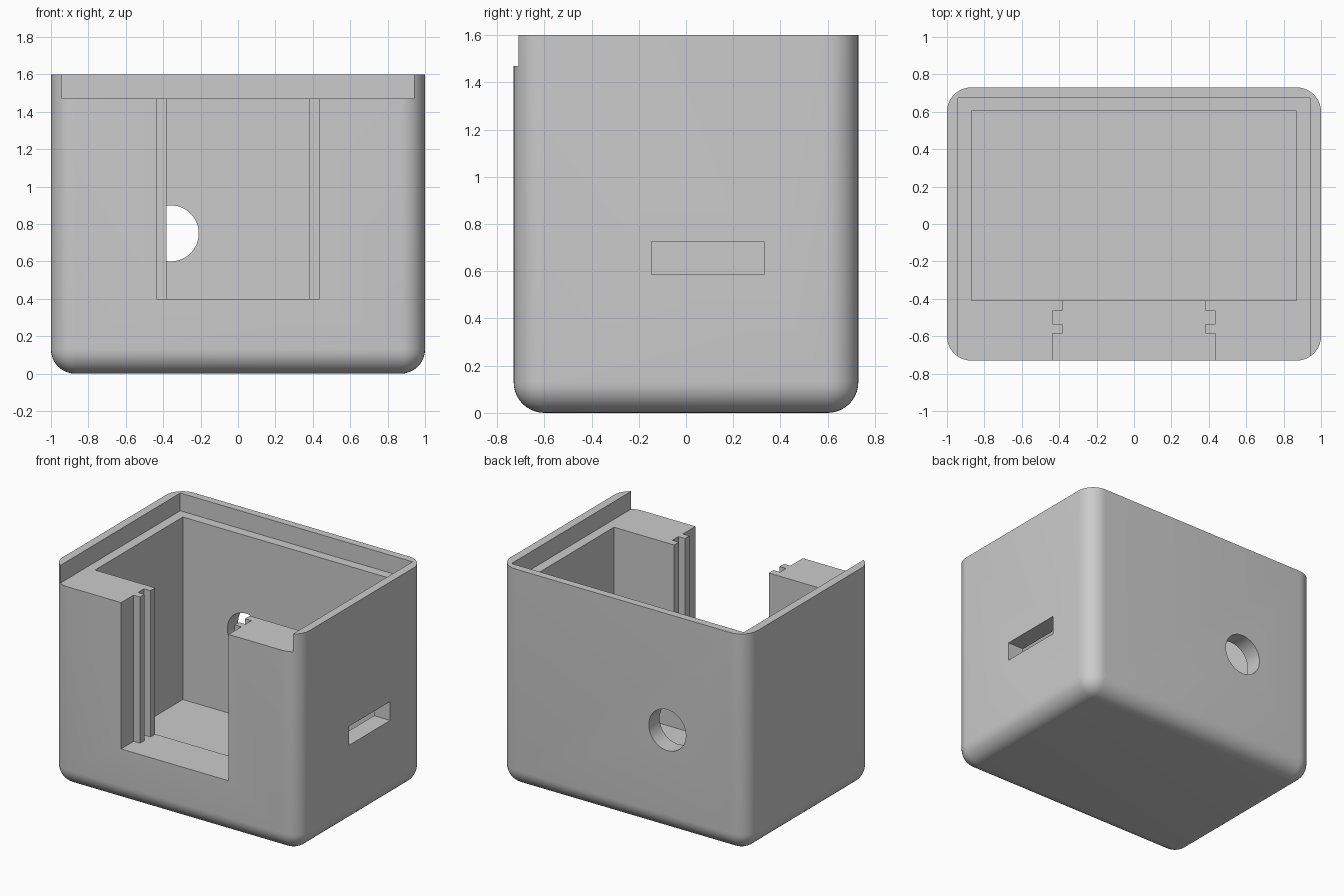
import bpy, bmesh, math
from mathutils import Matrix

cube = bpy.data.objects.get("Cube")
if cube:
    bpy.data.objects.remove(cube, do_unlink=True)

W, D, H, R = 1.0, 0.73, 1.6, 0.13   # half width, half depth, height, corner radius
LEDGE, FLOOR, SILL = 1.47, 0.135, 0.4

grey = bpy.data.materials.new("Plain grey")
grey.use_nodes = True
color = (0.6, 0.6, 0.6, 1)
grey.diffuse_color = color
grey.node_tree.nodes["Principled BSDF"].inputs["Base Color"].default_value = color


def finish(name, bm):
    bmesh.ops.recalc_face_normals(bm, faces=bm.faces)
    mesh = bpy.data.meshes.new(name)
    bm.to_mesh(mesh)
    bm.free()
    obj = bpy.data.objects.new(name, mesh)
    bpy.context.collection.objects.link(obj)
    mesh.materials.append(grey)
    return obj


def prism(name, outline, z0, z1):
    bm = bmesh.new()
    face = bm.faces.new([bm.verts.new((x, y, z0)) for x, y in outline])
    top = bmesh.ops.extrude_face_region(bm, geom=[face])
    verts = [g for g in top["geom"] if isinstance(g, bmesh.types.BMVert)]
    bmesh.ops.translate(bm, verts=verts, vec=(0, 0, z1 - z0))
    return finish(name, bm)


def block(name, x0, x1, y0, y1, z0, z1):
    return prism(name, [(x0, y0), (x1, y0), (x1, y1), (x0, y1)], z0, z1)


# Outer body: rounded upright corners and rounded bottom, flat top
body = block("enclosure_body", -W, W, -D, D, 0, H)
bm = bmesh.new()
bm.from_mesh(body.data)
edges = [e for e in bm.edges if min(v.co.z for v in e.verts) < H / 2]
bmesh.ops.bevel(bm, geom=edges, offset=R, segments=10, profile=0.5, affect='EDGES')
bm.to_mesh(body.data)
bm.free()

# Front opening with a groove in each jamb for a sliding panel
wide, narrow = 0.435, 0.383
half = [(wide, -1), (wide, -0.585), (narrow, -0.585), (narrow, -0.535),
        (wide, -0.535), (wide, -0.465), (narrow, -0.465), (narrow, -0.3)]
opening = half + [(-x, y) for x, y in reversed(half)]

# Round cable hole in the back wall
bm = bmesh.new()
bmesh.ops.create_cone(bm, cap_ends=True, segments=64, radius1=0.15, radius2=0.15, depth=0.5,
                      matrix=Matrix.Translation((-0.36, D, 0.75)) @ Matrix.Rotation(math.pi / 2, 4, 'X'))
hole = finish("cable_hole_cutter", bm)

cutters = [
    block("lid_ledge_cutter", -0.94, 0.94, -1, 0.675, LEDGE, 2),
    block("cavity_cutter", -0.87, 0.87, -0.41, 0.605, FLOOR, 1.8),
    prism("front_opening_cutter", opening, SILL, 1.9),
    block("side_port_cutter", 0.8, 1.2, -0.147, 0.33, 0.587, 0.725),
    hole,
]

# Carve every cutter out of the body, then discard it
bpy.ops.object.select_all(action='DESELECT')
body.select_set(True)
bpy.context.view_layer.objects.active = body
for cutter in cutters:
    cutter.hide_render = True
    mod = body.modifiers.new(cutter.name, 'BOOLEAN')
    mod.operation = 'DIFFERENCE'
    mod.solver = 'EXACT'
    mod.object = cutter
    bpy.ops.object.modifier_apply(modifier=mod.name)
    bpy.data.objects.remove(cutter, do_unlink=True)

bpy.ops.object.shade_smooth_by_angle(angle=math.radians(30))
